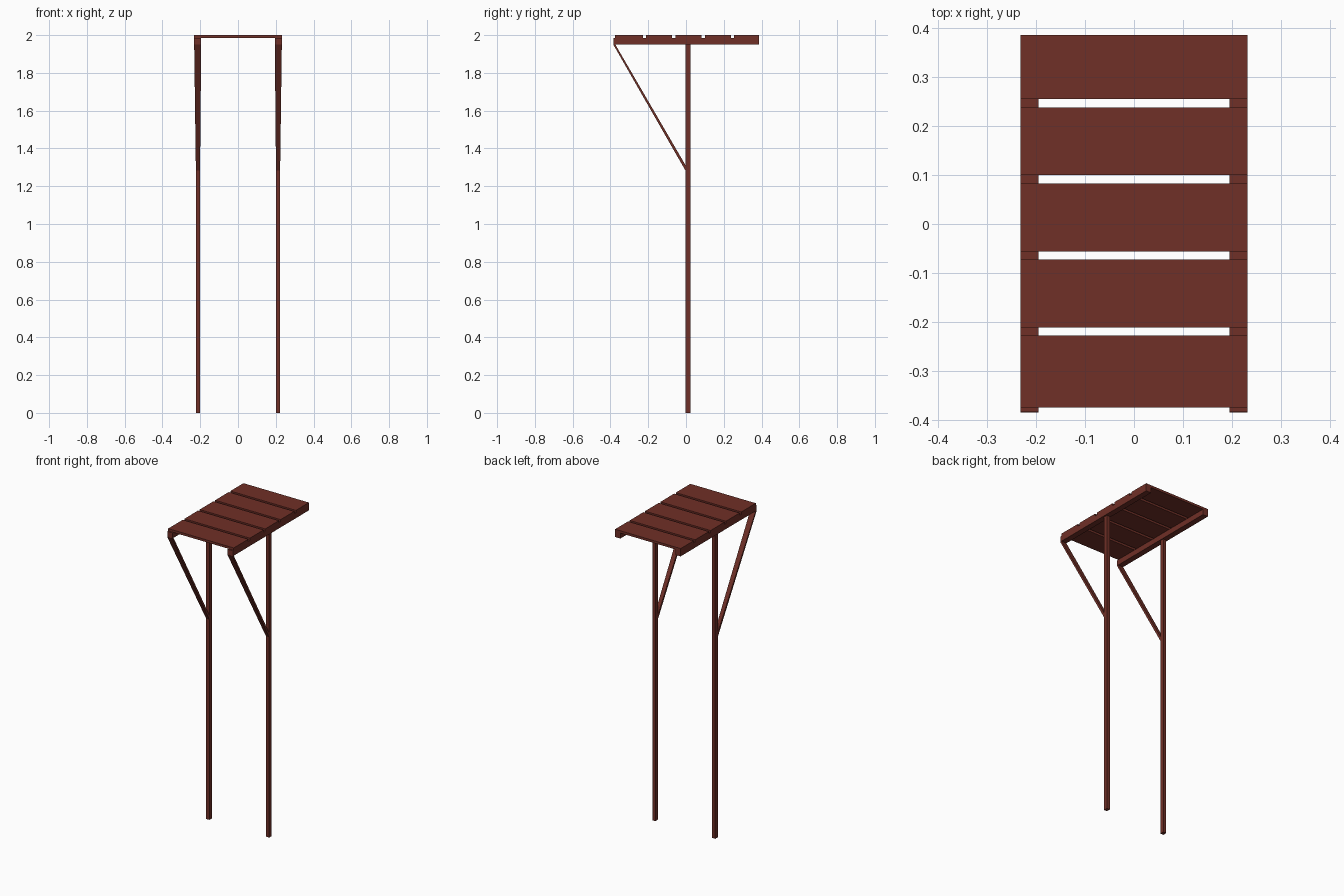
import bpy

if "Cube" in bpy.data.objects:
    bpy.data.objects.remove(bpy.data.objects["Cube"])

mat = bpy.data.materials.new("red_brown_wood")
mat.diffuse_color = (0.16, 0.029, 0.02, 1)
mat.use_nodes = True
mat.node_tree.nodes["Principled BSDF"].inputs["Base Color"].default_value = mat.diffuse_color


def hexa(name, bottom, top):
    """Six-sided solid between two quads."""
    faces = [(3, 2, 1, 0), (4, 5, 6, 7)]
    faces += [(i, (i + 1) % 4, (i + 1) % 4 + 4, i + 4) for i in range(4)]
    me = bpy.data.meshes.new(name)
    me.from_pydata(bottom + top, [], faces)
    me.materials.append(mat)
    ob = bpy.data.objects.new(name, me)
    bpy.context.collection.objects.link(ob)
    return ob


def quad(x0, x1, y0, y1, z0, z1=None):
    # z1 lets the back edge sit at another height
    z1 = z0 if z1 is None else z1
    return [(x0, y0, z0), (x1, y0, z0), (x1, y1, z1), (x0, y1, z1)]


def box(name, x0, x1, y0, y1, z0, z1):
    return hexa(name, quad(x0, x1, y0, y1, z0), quad(x0, x1, y0, y1, z1))


# Top slats
for i, (y0, y1) in enumerate([(-0.375, -0.228), (-0.211, -0.073), (-0.056, 0.083),
                              (0.100, 0.238), (0.255, 0.386)]):
    box(f"slat_{i + 1}", -0.232, 0.232, y0, y1, 1.985, 2.0)

for side, s in (("left", -1), ("right", 1)):
    def span(a, b):
        return sorted((s * a, s * b))

    # Side rail under the slats
    box(f"{side}_rail", *span(0.195, 0.232), -0.384, 0.386, 1.95, 1.985)

    # Upright post
    box(f"{side}_post", *span(0.201, 0.223), -0.003, 0.023, 0.0, 1.95)

    # Diagonal brace, narrowing toward the post
    hexa(f"{side}_brace",
         quad(*span(0.201, 0.223), -0.003, 0.0, 1.283, 1.31)[:2]
         + quad(*span(0.201, 0.223), -0.003, -0.003, 1.283, 1.312)[2:],
         quad(*span(0.195, 0.232), -0.385, -0.374, 1.95))
